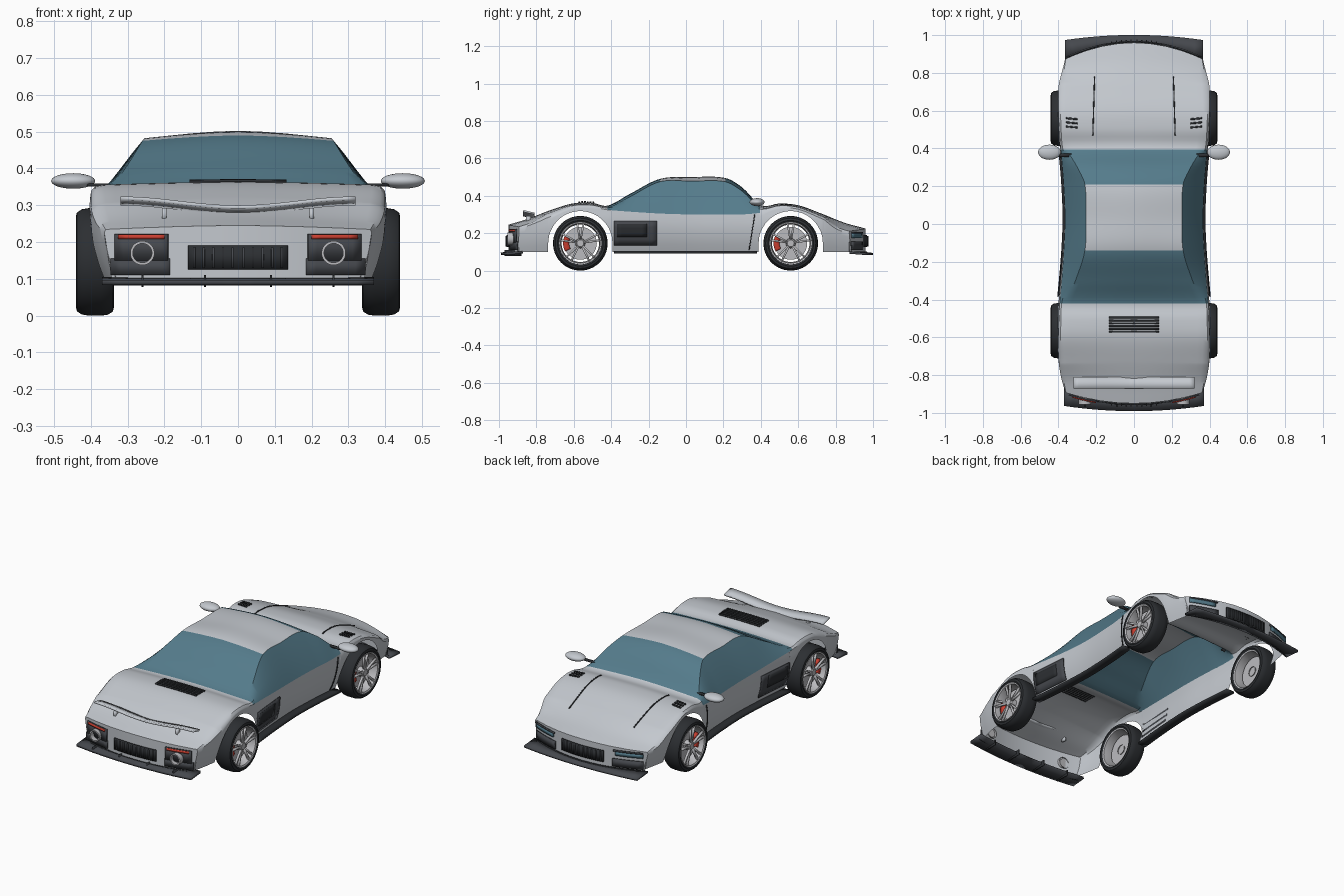
import bpy, bmesh, math
from math import sin, cos, pi, sqrt

if "Cube" in bpy.data.objects:
    bpy.data.objects.remove(bpy.data.objects["Cube"])

def material(name, c):
    m = bpy.data.materials.new(name)
    m.diffuse_color = (*c, 1)
    m.use_nodes = True
    m.node_tree.nodes["Principled BSDF"].inputs["Base Color"].default_value = m.diffuse_color
    return m

PAINT = material("paint", (0.55, 0.58, 0.62))
GLASS = material("glass", (0.09, 0.2, 0.26))
BLACK = material("black", (0.025, 0.028, 0.032))
TRIM = material("dark_trim", (0.06, 0.065, 0.075))
METAL = material("metal", (0.5, 0.5, 0.52))
RED = material("red", (0.6, 0.05, 0.03))

def make(name, verts, faces, mat, mirror=False, thick=0, angle=35):
    me = bpy.data.meshes.new(name)
    me.from_pydata(verts, [], faces)
    bm = bmesh.new()
    bm.from_mesh(me)
    bmesh.ops.remove_doubles(bm, verts=bm.verts, dist=1e-5)
    bmesh.ops.delete(bm, geom=[v for v in bm.verts if not v.link_faces], context='VERTS')
    bmesh.ops.recalc_face_normals(bm, faces=bm.faces)
    bm.to_mesh(me)
    bm.free()
    me.materials.append(mat)
    me.shade_smooth()
    me.set_sharp_from_angle(angle=math.radians(angle))
    ob = bpy.data.objects.new(name, me)
    bpy.context.collection.objects.link(ob)
    if thick:
        s = ob.modifiers.new("thickness", 'SOLIDIFY')
        s.thickness, s.offset = thick, 0
    if mirror:
        ob.modifiers.new("mirror", 'MIRROR')
    return ob

def span(a, b, n):
    return [a + (b - a) * i / n for i in range(n + 1)]

def quads(nu, nv, wrap=False):
    return [(i * nv + j, i * nv + j + 1, (i + 1) % nu * nv + j + 1, (i + 1) % nu * nv + j)
            for i in range(nu if wrap else nu - 1) for j in range(nv - 1)]

def sheet(name, f, us, vs, mat, thick=0.006, mirror=False):
    make(name, [f(u, v) for u in us for v in vs], quads(len(us), len(vs)), mat, mirror, thick)

def lathe(name, prof, cy, cz, mat, n=40):
    # profile of (x, radius) spun about the x axis
    v = [(x, cy + r * cos(2 * pi * i / n), cz + r * sin(2 * pi * i / n)) for i in range(n) for x, r in prof]
    make(name, v, quads(n, len(prof), True), mat, True)

# body stations: y, half width, shoulder z, roof corner x, roof corner z, centre z
KEYS = [(-.95, .365, .225, .345, .235, .245), (-.85, .385, .25, .35, .262, .275),
        (-.72, .40, .29, .36, .312, .325), (-.6, .408, .335, .365, .352, .36),
        (-.5, .405, .338, .365, .353, .362), (-.42, .40, .325, .36, .337, .347),
        (-.3, .388, .315, .31, .395, .41), (-.14, .375, .305, .26, .475, .49),
        (.03, .368, .30, .255, .478, .50), (.21, .375, .30, .26, .475, .495),
        (.3, .382, .30, .30, .425, .445), (.4, .392, .31, .355, .337, .35),
        (.5, .403, .335, .365, .35, .357), (.6, .407, .328, .365, .34, .348),
        (.72, .40, .28, .36, .295, .306), (.85, .385, .225, .35, .237, .255),
        (.96, .37, .2, .345, .212, .225)]
WHEELS, HUB, ARCH = (-.565, .56), .146, .172

def station(y):
    y = min(max(y, KEYS[0][0]), KEYS[-1][0])
    i = max(k for k in range(len(KEYS) - 1) if KEYS[k][0] <= y)
    a, b = KEYS[i], KEYS[i + 1]
    p, q = KEYS[max(i - 1, 0)], KEYS[min(i + 2, len(KEYS) - 1)]
    h = b[0] - a[0]
    t = (y - a[0]) / h
    out = []
    for k in range(1, 6):
        m0 = (b[k] - p[k]) / (b[0] - p[0]) * h
        m1 = (q[k] - a[k]) / (q[0] - a[0]) * h
        out.append((2*t**3 - 3*t*t + 1) * a[k] + (t**3 - 2*t*t + t) * m0
                   + (3*t*t - 2*t**3) * b[k] + (t**3 - t*t) * m1)
    return out

def bend(x, y):
    t = min(max((abs(y) - .74) / .21, 0), 1)
    return y - math.copysign(.09 if y > 0 else .06, y) * (x / .37) ** 2 * t

def side_x(y, z):
    return station(y)[0] - .035 * (max(.26 - z, 0) / .16) ** 2 - max(z - .28, 0) * .15

def sill_z(y):
    for c in WHEELS:
        if abs(y - c) <= ARCH + 1e-6:
            return HUB + sqrt(max(ARCH ** 2 - (y - c) ** 2, 0))
    return .1

def ring(y):
    w, zs, cx, cz, ct = station(y)
    zb = sill_z(y)
    zs = max(zs, zb + .012)
    cz = max(cz, zs + .004)
    pts = [(side_x(y, z), z) for z in span(zb, zs, 5)]
    pts += [((pts[5][0] + cx) / 2 + .006, (zs + cz) / 2 + .004)]
    pts += [(cx * s, ct - (ct - cz) * s ** 1.6) for s in (1, .92, .75, .5, .25, 0)]
    return pts

def top_z(x, y):
    w, zs, cx, cz, ct = station(y)
    return ct - (ct - cz) * (abs(x) / cx) ** 1.6

# body shell, glass canopy
ys = span(-.95, .96, 96) + [-.42, -.14, .21, .395]
ys += [c + s * (ARCH + e) for c in WHEELS for s in (1, -1) for e in (0, .0005, -.004, -.012)]
ys = sorted(set(ys))
rings = [ring(y) for y in ys]
n = len(rings[0])
verts = [(x, bend(x, y), z) for y, r in zip(ys, rings) for x, z in r]
paint, glass = [], []
for f in quads(len(ys), n):
    row, col = divmod(f[0], n)
    ym = (ys[row] + ys[row + 1]) / 2
    is_glass = -.42 < ym < .395 and col >= 5 and not (col >= 7 and -.14 < ym < .21)
    (glass if is_glass else paint).append(f)
make("body_shell", verts, paint, PAINT, True)
make("canopy_glass", verts, glass, GLASS, True)

# nose and tail panels
for name, y in (("tail_panel", -.95), ("nose_panel", .96)):
    top = ring(y)[5:]
    v = [(x - d, bend(x, y), zz) for x, z in top for zz, d in ((z, 0), (.1, .02 * x / .37))]
    make(name, v, quads(len(top), 2), PAINT, True)

def panel(name, s, x0, x1, z0, z1, mat, out=.005, thick=.008, mirror=True):
    # plate following the curved nose (s=1) or tail (s=-1)
    base = .96 if s > 0 else -.95
    sheet(name, lambda x, z: (x, bend(x, base) + s * out, z), span(x0, x1, 6), [z0, z1], mat, thick, mirror)

for s, end in ((-1, "rear"), (1, "front")):
    panel(end + "_grille", s, 0, .135, .125, .19, BLACK)
    for i in range(5):
        panel(end + "_grille_bar", s, .012 + i * .026, .018 + i * .026, .13, .185, TRIM, .012)
    panel(end + "_side_intake", s, .185, .345, .11, .155, TRIM)
    panel(end + "_bumper_edge", s, 0, .355, .088, .102, BLACK)
panel("rear_light_housing", -1, .19, .335, .15, .222, TRIM, .006)
panel("rear_light", -1, .2, .325, .208, .22, RED, .012)
panel("headlight", 1, .2, .345, .175, .198, GLASS, .006)
panel("headlight_brow", 1, .19, .345, .198, .206, TRIM, .007)

# exhaust pipes
v = []
for i in range(28):
    a = 2 * pi * i / 28
    v += [(.26 + r * cos(a), y, .17 + r * sin(a)) for y, r in
          ((-.91, .033), (-.955, .033), (-.955, .026), (-.915, .026), (-.915, 0))]
make("exhaust", v, quads(28, 5, True), METAL, True)

# splitters with fins
sheet("front_splitter", lambda x, t: (x, (.94 - .5 * x * x) * (1 - t) + (1 - .2 * x * x) * t, .096 - .008 * t),
      span(0, .365, 8), [0, 1], TRIM, .012, True)
sheet("rear_diffuser", lambda x, t: (x, (-.9 + .2 * x * x) * (1 - t) + (-.99 + .2 * x * x) * t, .098 - .008 * t),
      span(0, .37, 8), [0, 1], TRIM, .014, True)
for x in (.09, .26):
    sheet("diffuser_fin", lambda y, z: (x, y, z), [-.97, -.88], [.078, .11], BLACK, .006, True)

# tail spoiler
sheet("spoiler", lambda x, y: (x, y, .292 - .012 * cos(pi * min(x / .32, 1)) + (-.81 - y) * .25),
      span(0, .32, 12), [-.81, -.84, -.87], PAINT, .01, True)
sheet("spoiler_post", lambda y, z: (.2, y, z), [-.855, -.83], [.255, .292], PAINT, .012, True)

# side skirts, side intakes, door seams
sheet("side_skirt", lambda y, d: (station(y)[0] + d, y, .098), span(-.385, .38, 20), [-.04, .01], BLACK, .014, True)
def on_side(y, z):
    return (side_x(y, z) + .003, y, z)
sheet("side_intake", on_side, span(-.385, -.155, 8), span(.135, .265, 4), TRIM, .006, True)
sheet("side_intake_hole", lambda y, z: (side_x(y, z) + .005, y, z), span(-.37, -.21, 6), span(.18, .25, 3), BLACK, .006, True)
sheet("door_seam", lambda t, d: on_side(.335 + .03 * t + d, .11 + .19 * t), span(0, 1, 6), [0, .005], BLACK, .004, True)

def on_top(x, y):
    return (x, y, top_z(x, y) + .003)

# deck louvres, bonnet seams, wing vents, roof edge
for i in range(6):
    sheet("deck_louvre", on_top, span(0, .132, 4), [-.575 + i * .015, -.566 + i * .015], BLACK, .008, True)
sheet("bonnet_seam", lambda y, d: on_top(.215 + d - .03 * (y - .47), y), span(.47, .78, 12), [0, .006], BLACK, .003, True)
for i in range(3):
    sheet("wing_vent", lambda x, d: on_top(x, .506 + i * .022 + d + (x - .3) * .1), span(.3, .36, 3), [0, .009], BLACK, .006, True)

# mirrors on stalks
bpy.ops.mesh.primitive_uv_sphere_add(segments=28, ring_count=16, location=(0, 0, 0))
mirror = bpy.context.object
mirror.name = "door_mirror"
for v in mirror.data.vertices:
    v.co = (.448 + v.co.x * .06, .38 + v.co.y * .04, .366 + v.co.z * .021)
mirror.data.materials.append(PAINT)
mirror.data.shade_smooth()
mirror.modifiers.new("mirror", 'MIRROR')
sheet("mirror_stalk", lambda x, y: (x, y, .355), [.33, .41], [.355, .372], BLACK, .008, True)

# wheels
for y, end in zip(WHEELS, ("rear", "front")):
    lathe(end + "_tyre", [(.345, .112), (.337, .122), (.34, .135), (.355, .144), (.372, .146), (.406, .146),
                          (.425, .143), (.438, .134), (.441, .122), (.436, .113)], y, HUB, BLACK, 56)
    lathe(end + "_rim", [(.342, .113), (.345, .106), (.39, .1), (.425, .104), (.436, .106), (.439, .113), (.432, .115)], y, HUB, METAL, 56)
    lathe(end + "_brake_disc", [(.385, 0), (.385, .088), (.395, .088), (.395, 0)], y, HUB, METAL)
    lathe(end + "_hub", [(.38, .028), (.425, .025), (.432, .018), (.432, 0)], y, HUB, METAL, 24)
    for k in range(5):
        for o in (-.16, .16):
            a = pi / 2 + 2 * pi * k / 5
            def spoke(t, s):
                r, b = .018 + .09 * t, a + o * (.6 + .4 * t)
                return (.424 + .008 * t, y + r * cos(b) - s * sin(b), HUB + r * sin(b) + s * cos(b))
            sheet(end + "_spoke", spoke, [0, 1], [-.005, .005], METAL, .012, True)
    def caliper(a, r):
        return (.404, y + r * cos(a), HUB + r * sin(a))
    sheet(end + "_caliper", caliper, span(pi - .5, pi + .5, 8), [.06, .092], RED, .018, True)
